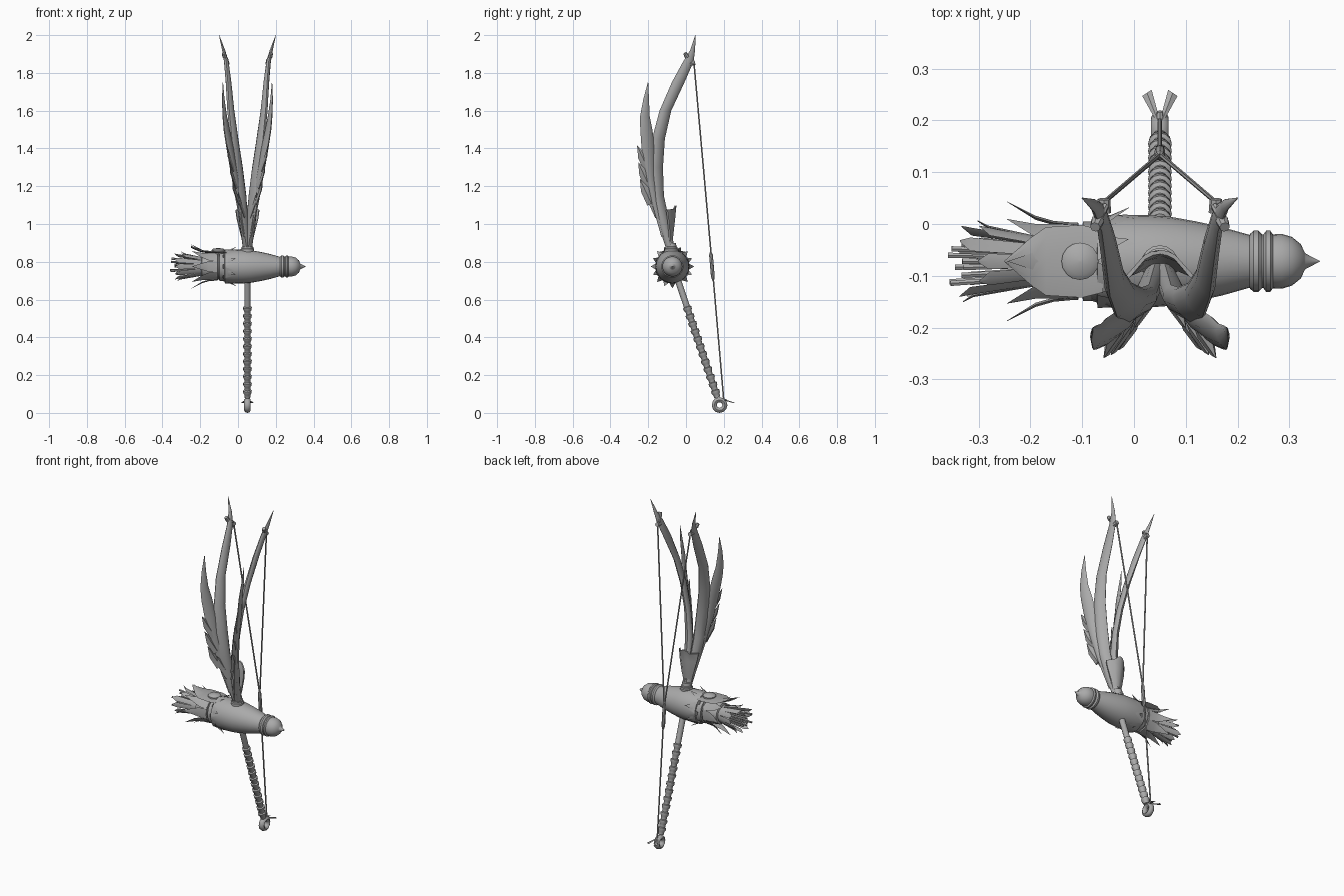
import bpy, bmesh, math, random
from mathutils import Vector as V

if "Cube" in bpy.data.objects:
    bpy.data.objects.remove(bpy.data.objects["Cube"])

random.seed(4)
CX, CY, CZ = 0.05, -0.072, 0.775      # centre plane and hammer axis
mat = bpy.data.materials.new("plain grey")
mat.diffuse_color = (0.4, 0.4, 0.4, 1)
mat.use_nodes = True
mat.node_tree.nodes["Principled BSDF"].inputs["Base Color"].default_value = mat.diffuse_color


def finish(name, bm, angle=35):
    bmesh.ops.remove_doubles(bm, verts=bm.verts, dist=1e-5)
    bmesh.ops.recalc_face_normals(bm, faces=bm.faces)
    me = bpy.data.meshes.new(name)
    bm.to_mesh(me)
    bm.free()
    ob = bpy.data.objects.new(name, me)
    bpy.context.collection.objects.link(ob)
    me.materials.append(mat)
    bpy.ops.object.select_all(action='DESELECT')
    ob.select_set(True)
    bpy.context.view_layer.objects.active = ob
    bpy.ops.object.shade_smooth_by_angle(angle=math.radians(angle))
    return ob


def skin(bm, rings):
    """Join rings of points into a closed tube."""
    rows = [[bm.verts.new(p) for p in r] for r in rings]
    n = len(rows[0])
    for a, b in zip(rows, rows[1:]):
        for i in range(n):
            bm.faces.new((a[i], a[(i + 1) % n], b[(i + 1) % n], b[i]))
    bm.faces.new(rows[0])
    bm.faces.new(rows[-1])


def lathe(bm, start, direction, profile, n=16):
    """Turn (distance, radius) pairs around an axis."""
    d = V(direction).normalized()
    u = d.cross(V((0, 1, 0)) if abs(d.y) < .9 else V((1, 0, 0))).normalized()
    w = d.cross(u)
    skin(bm, [[V(start) + d * t + max(r, .0004) * (
        u * math.cos(2 * math.pi * k / n) + w * math.sin(2 * math.pi * k / n))
        for k in range(n)] for t, r in profile])


def rod(bm, a, b, r1, r2, n=6):
    a, b = V(a), V(b)
    lathe(bm, a, b - a, [(0, r1), ((b - a).length, r2)], n)


def blade(bm, sections, n=4):
    """Lens-shaped strip through (centre, half width, half thickness) sections."""
    rings = []
    for c, w, t in sections:
        ring = []
        for k in range(n):
            a = 2 * math.pi * k / n
            ring.append(V(c) + V(w) * math.cos(a) + V(t) * math.sin(a) * abs(math.sin(a)) ** .5)
        rings.append(ring)
    skin(bm, rings)


def petals(bm, count, offset, rows, thick=.004):
    """Ring of pointed petals round the hammer axis; rows are (x, radius, half width)."""
    for k in range(count):
        a = 2 * math.pi * (k + offset) / count
        out, side = V((0, math.sin(a), math.cos(a))), V((0, math.cos(a), -math.sin(a)))
        blade(bm, [(V((x, CY, CZ)) + out * r, side * w, out * (thick if w > .002 else .0005))
                   for x, r, w in rows])


# Hammer body with collared nose
bm = bmesh.new()
lathe(bm, (0, CY, CZ), (1, 0, 0), [
    (-.075, .07), (-.07, .086), (-.02, .090), (.03, .089), (.07, .086), (.12, .077), (.17, .066),
    (.223, .051), (.224, .053), (.231, .059), (.24, .059), (.247, .052), (.25, .052), (.255, .059),
    (.263, .059), (.268, .052), (.285, .053), (.305, .047), (.322, .033), (.329, .018),
    (.331, .015), (.359, 0)], 24)
finish("hammer_body", bm)

# Rear rings and tail core
bm = bmesh.new()
lathe(bm, (0, CY, CZ), (1, 0, 0), [
    (-.2, .035), (-.19, .06), (-.13, .068), (-.128, .075), (-.108, .075), (-.106, .068),
    (-.1, .068), (-.098, .077), (-.08, .077), (-.078, .068), (-.06, .068)], 16)
finish("tail_core", bm)

# Scales over the body's rear edge, small forward spikes, rear crown
bm = bmesh.new()
petals(bm, 8, .5, [(-.07, .084, .032), (-.03, .088, .02), (.0, .09, .0)])
finish("body_scales", bm)
bm = bmesh.new()
petals(bm, 8, .5, [(-.085, .072, .022), (-.05, .088, .015), (-.01, .112, .0)])
finish("forward_spikes", bm)
bm = bmesh.new()
petals(bm, 8, 0, [(-.11, .07, .03), (-.155, .074, .028), (-.19, .084, .018), (-.245, .115, .0)])
finish("rear_crown", bm)

# Wide top plate with round boss
bm = bmesh.new()
blade(bm, [(V((x, CY, z)), V((0, w, 0)), V((0, 0, .006))) for x, z, w in
           [(-.06, .848, .06), (-.1, .85, .07), (-.17, .853, .066), (-.2, .858, .045),
            (-.25, .88, .001)]], 8)
lathe(bm, (-.104, CY, .84), (0, 0, 1), [(0, .036), (.022, .036), (.03, .026), (.033, 0)], 16)
finish("top_plate", bm)

# Tail feathers and thin quills
bm = bmesh.new()
for k in range(12):
    a = 2 * math.pi * k / 12
    out, side = V((0, math.cos(a), math.sin(a))), V((0, -math.sin(a), math.cos(a)))
    c, L = V((0, CY, CZ)), random.uniform(.29, .34)
    blade(bm, [(c + out * .04 + V((-.16, 0, 0)), side * .012, out * .003),
               (c + out * .066 + V((.02 - L, 0, 0)), side * .015, out * .003),
               (c + out * .078 + V((-L, 0, 0)), side * .002, out * .001)])
    r = random.uniform(.02, .055)
    rod(bm, c + out * r * .7 + V((-.16, 0, 0)),
        c + out * r + V((-random.uniform(.32, .362), 0, 0)), .004, .006)
finish("tail_feathers", bm)

# Handle: shaft, ribbed grip, end ring
top, end = V((CX, -.045, .71)), V((CX, .166, .082))
ax = (end - top).normalized()
length = (end - top).length
bm = bmesh.new()
lathe(bm, top, ax, [(0, .017), (length, .014)], 12)
finish("handle_shaft", bm)
bm = bmesh.new()
prof, count, t0 = [], 12, .155
step = (length - t0) / count
for k in range(count):
    t = t0 + k * step
    prof += [(t, .016), (t + step * .1, .023), (t + step * .45, .022), (t + step * .6, .017)]
lathe(bm, top, ax, prof + [(length, .016)], 12)
finish("handle_grip", bm)
bm = bmesh.new()
rows = []
for k in range(13):
    a = 2 * math.pi * k / 12
    d = V((0, math.cos(a), math.sin(a)))
    rows.append([V((CX, .178, .0415)) + d * (.028 + .0135 * math.cos(b)) + V((.017 * math.sin(b), 0, 0))
                 for b in [2 * math.pi * j / 8 for j in range(8)]])
skin(bm, rows)
doubled = [f for f in bm.faces if len(f.verts) == 8]
bmesh.ops.delete(bm, geom=doubled, context='FACES_ONLY')
finish("end_ring", bm, 50)

# Little forked fins behind the end ring
bm = bmesh.new()
for s in (-1, 1):
    blade(bm, [(V((CX + s * .004, .2, .07)), V((.004, 0, 0)), V((0, 0, .004))),
               (V((CX + s * .025, .253, .054)), V((.009, s * -.006, 0)), V((0, 0, .002)))])
rod(bm, (CX, .17, .066), (CX, .215, .066), .012, .007, 8)
finish("end_fins", bm)

# Socket on top of the body
bm = bmesh.new()
lathe(bm, (CX, CY - .005, .845), (0, 0, 1),
      [(0, .036), (.022, .036), (.026, .031), (.034, .031), (.037, .026), (.055, .024)], 16)
finish("wing_socket", bm)

# Curved leaf behind the wing roots
bm = bmesh.new()
rows = [(.875, .02, -.075, .01), (.95, .038, -.066, .018), (1.03, .058, -.057, .035),
        (1.075, .064, -.053, .045), (1.1, .03, -.05, .01)]
rings = []
for z, w, y, bend in rows:
    us = [-1, -.5, 0, .5, 1]
    rings.append([(CX + u * w, y - bend * u * u, z - (.02 * u * u if z > 1.09 else 0)) for u in us] +
                 [(CX + u * w * .95, y - .008 - bend * u * u, z - (.02 * u * u if z > 1.09 else 0))
                  for u in reversed(us)])
skin(bm, rings)
finish("root_leaf", bm)

# Wings: (height, front y, back y, side offset, half thickness, outward slant of front edge)
MAIN = [(.87, -.105, -.06, .004, .02, .0), (1.0, -.15, -.085, .018, .024, .006),
        (1.15, -.18, -.117, .033, .026, .012), (1.3, -.192, -.122, .05, .022, .015),
        (1.45, -.18, -.112, .07, .02, .012), (1.6, -.14, -.078, .088, .018, .008),
        (1.75, -.075, -.008, .1, .015, .004), (1.86, -.015, .04, .112, .012, .0),
        (1.92, .022, .048, .126, .008, .0), (2.0, .049, .051, .15, .001, .0)]
FRONT = [(.93, -.13, -.1, .015, .008, .004), (1.1, -.178, -.14, .042, .014, .008),
         (1.25, -.212, -.16, .066, .016, .012), (1.4, -.235, -.165, .092, .015, .014),
         (1.5, -.242, -.178, .11, .013, .012), (1.57, -.243, -.192, .12, .01, .008),
         (1.66, -.226, -.196, .128, .006, .004), (1.75, -.202, -.2, .13, .001, .0)]
for s, label in ((-1, "left"), (1, "right")):
    for part, table in (("wing_blade", MAIN), ("wing_front_feather", FRONT)):
        bm = bmesh.new()
        blade(bm, [(V((CX + s * d, (f + b) / 2, z)), V((-s * o, (b - f) / 2, 0)), V((t, 0, 0)))
                   for z, f, b, d, t, o in table], 12)
        finish(label + "_" + part, bm, 45)
    # Jagged front barbs
    bm = bmesh.new()
    for y, z, d in ((-.258, 1.415, .108), (-.252, 1.325, .094), (-.243, 1.238, .08), (-.2, 1.17, .05)):
        blade(bm, [(V((CX + s * (d - .035), y + .06, z - .13)), V((0, .022, .01)), V((.008, 0, 0))),
                   (V((CX + s * (d - .01), y + .025, z - .055)), V((0, .02, .012)), V((.008, 0, 0))),
                   (V((CX + s * d, y, z)), V((0, .001, 0)), V((.001, 0, 0)))])
    finish(label + "_wing_barbs", bm)
    # String peg near the wing tip
    bm = bmesh.new()
    rod(bm, (CX + s * .105, .035, 1.865), (CX + s * .122, .003, 1.893), .007, .009, 8)
    rod(bm, (CX + s * .12, .006, 1.885), (CX + s * .125, -.006, 1.905), .013, .01, 8)
    rod(bm, (CX + s * .108, .022, 1.85), (CX + s * .108, .048, 1.855), .014, .012, 8)
    finish(label + "_string_peg", bm)
    # Upper string
    bm = bmesh.new()
    rod(bm, (CX + s * .108, .042, 1.855), (CX, .134, .83), .0045, .0045)
    finish(label + "_upper_string", bm)

# Lower string and its thick middle binding
bm = bmesh.new()
rod(bm, (CX, .134, .83), (CX, .2, .065), .0045, .0045)
finish("lower_string", bm)
bm = bmesh.new()
lathe(bm, (CX, .131, .85), (0, .013, -.15),
      [(0, .005), (.015, .01), (.13, .01), (.15, .005)], 8)
finish("string_binding", bm)
